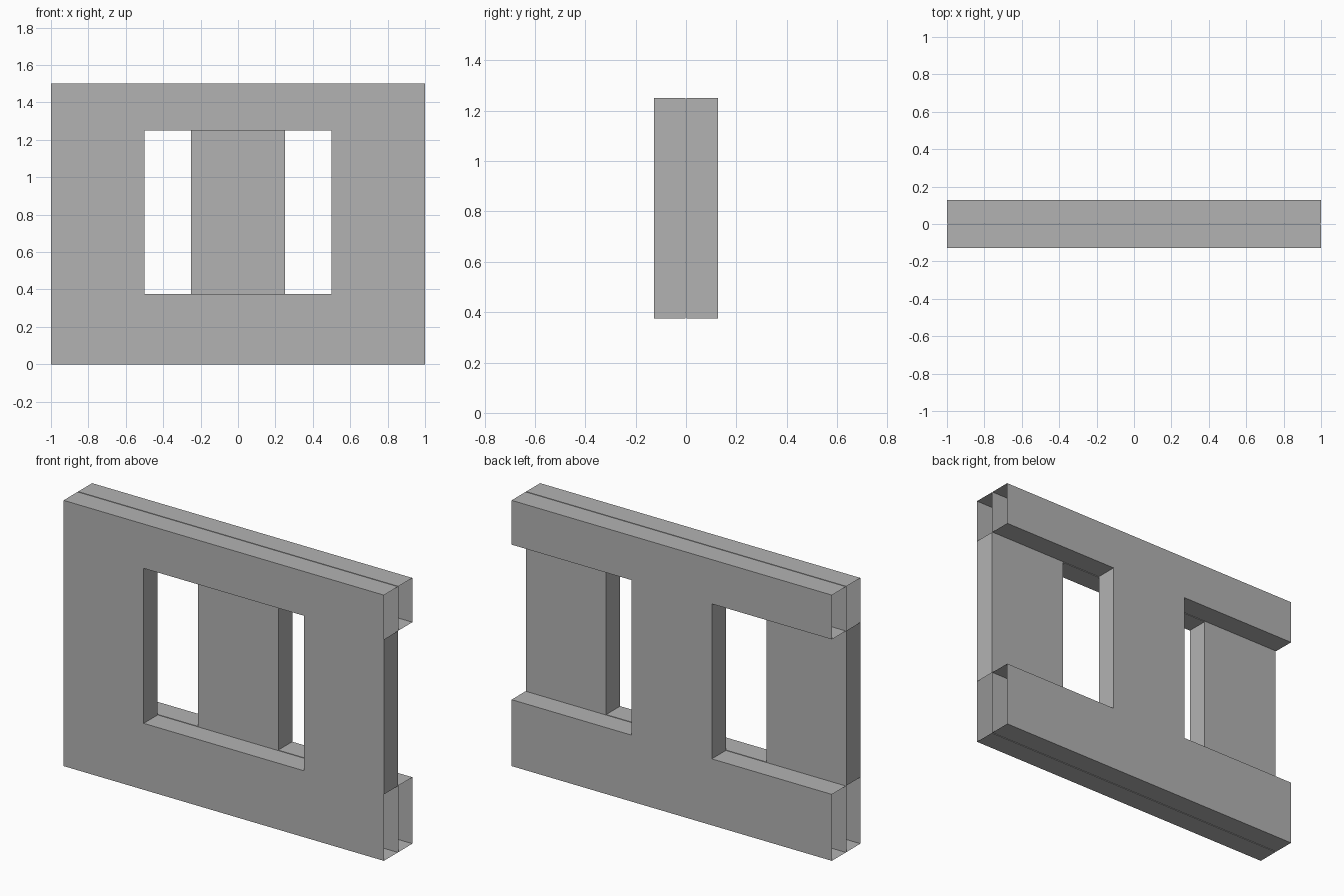
import bpy
import bmesh
from mathutils import Vector

cube = bpy.data.objects.get("Cube")
if cube:
    bpy.data.objects.remove(cube, do_unlink=True)

grey = bpy.data.materials.new("plain grey")
grey.use_nodes = True
colour = (0.45, 0.45, 0.45, 1)
grey.diffuse_color = colour
grey.node_tree.nodes["Principled BSDF"].inputs["Base Color"].default_value = colour

LEVELS = [0, 0.375, 1.25, 1.5]   # floor, sill, lintel, top
OUTER, INNER = 0.127, 0.0025     # wall faces and half of the gap between leaves


def wall_leaf(name, columns, openings, y_start, y_end):
    """Extrude a grid of wall cells, leaving out the openings."""
    bm = bmesh.new()
    for i in range(len(columns) - 1):
        for j in range(len(LEVELS) - 1):
            if (i, j) in openings:
                continue
            x0, x1 = columns[i:i + 2]
            z0, z1 = LEVELS[j:j + 2]
            corners = [(x0, z0), (x1, z0), (x1, z1), (x0, z1)]
            bm.faces.new([bm.verts.new((x, y_start, z)) for x, z in corners])
    bmesh.ops.remove_doubles(bm, verts=bm.verts[:], dist=0.0001)

    # Give the leaf its thickness
    result = bmesh.ops.extrude_face_region(bm, geom=bm.faces[:], use_keep_orig=True)
    moved = [v for v in result["geom"] if isinstance(v, bmesh.types.BMVert)]
    bmesh.ops.translate(bm, verts=moved, vec=Vector((0, y_end - y_start, 0)))
    bmesh.ops.recalc_face_normals(bm, faces=bm.faces[:])

    # The top and bottom bands are open at their ends
    open_ends = []
    for face in bm.faces:
        centre = face.calc_center_median()
        if abs(centre.x) > 0.99 and not LEVELS[1] < centre.z < LEVELS[2]:
            open_ends.append(face)
    bmesh.ops.delete(bm, geom=open_ends, context="FACES")

    mesh = bpy.data.meshes.new(name)
    bm.to_mesh(mesh)
    bm.free()
    mesh.materials.append(grey)
    obj = bpy.data.objects.new(name, mesh)
    bpy.context.collection.objects.link(obj)
    return obj


# Front leaf with one central window
wall_leaf("front_wall", [-1, -0.5, 0.5, 1], {(1, 1)}, -OUTER, -INNER)
# Back leaf with a central pillar between two bands
wall_leaf("back_wall", [-1, -0.25, 0.25, 1], {(0, 1), (2, 1)}, INNER, OUTER)
